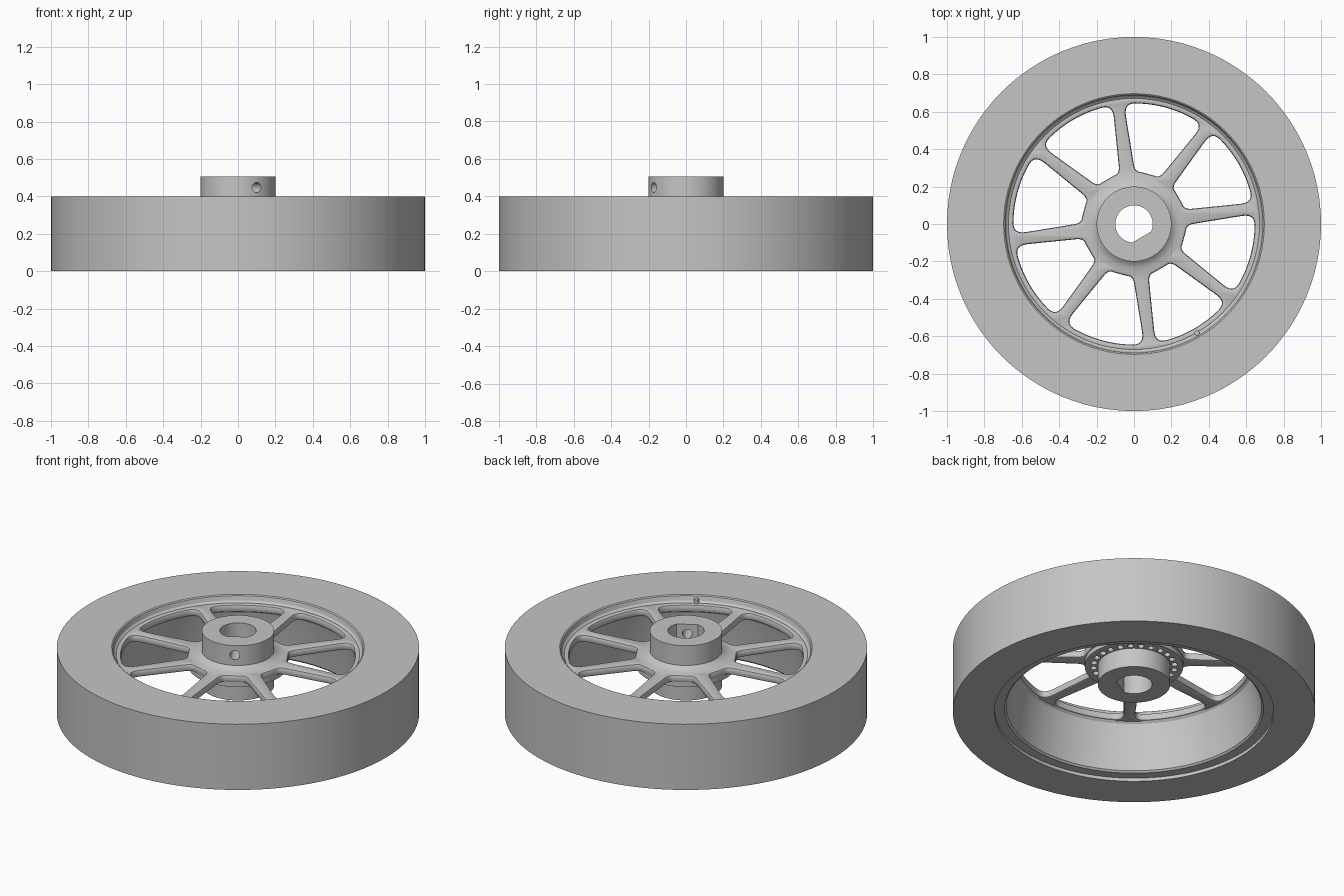
import bpy
import bmesh
from math import sin, cos, pi, radians
from mathutils import Vector, Matrix

cube = bpy.data.objects.get("Cube")
if cube:
    bpy.data.objects.remove(cube, do_unlink=True)

grey = bpy.data.materials.new("light_grey")
grey.use_nodes = True
colour = (0.56, 0.56, 0.56, 1)
grey.diffuse_color = colour
grey.node_tree.nodes["Principled BSDF"].inputs["Base Color"].default_value = colour

SPOKES = 8
SPOKE_START = radians(7.5)
SCREW_ANGLE = radians(-60)


def polar(r, a):
    return Vector((r * cos(a), r * sin(a)))


def circle(r, n=72, centre=Vector((0, 0))):
    return [centre + polar(r, 2 * pi * i / n) for i in range(n)]


def finish(name, bm):
    bmesh.ops.remove_doubles(bm, verts=bm.verts, dist=0.0002)
    bmesh.ops.recalc_face_normals(bm, faces=bm.faces)
    mesh = bpy.data.meshes.new(name)
    bm.to_mesh(mesh)
    bm.free()
    mesh.materials.clear()
    mesh.materials.append(grey)
    obj = bpy.data.objects.new(name, mesh)
    bpy.context.collection.objects.link(obj)
    return obj


def smooth(obj):
    bpy.ops.object.select_all(action='DESELECT')
    obj.select_set(True)
    bpy.context.view_layer.objects.active = obj
    bpy.ops.object.shade_smooth_by_angle(angle=radians(30))


def lathe(name, profile, n=96):
    """Revolve a closed (radius, height) profile about z."""
    bm = bmesh.new()
    rings = [[bm.verts.new((*polar(r, 2 * pi * i / n), z)) for r, z in profile]
             for i in range(n)]
    for i in range(n):
        a, b = rings[i], rings[(i + 1) % n]
        for j in range(len(profile)):
            k = (j + 1) % len(profile)
            bm.faces.new((a[j], b[j], b[k], a[k]))
    return finish(name, bm)


def slab(name, outlines, low, high, chamfer=0):
    """Extrude a flat outline with holes between two heights."""
    curve = bpy.data.curves.new(name + "_outline", 'CURVE')
    curve.dimensions = '2D'
    curve.fill_mode = 'BOTH'
    curve.extrude = (high - low) / 2 - chamfer
    curve.bevel_depth = chamfer
    curve.bevel_resolution = 1
    for points in outlines:
        spline = curve.splines.new('POLY')
        spline.points.add(len(points) - 1)
        for target, p in zip(spline.points, points):
            target.co = (p.x, p.y, 0, 1)
        spline.use_cyclic_u = True
    temp = bpy.data.objects.new(name + "_outline", curve)
    bpy.context.collection.objects.link(temp)
    graph = bpy.context.evaluated_depsgraph_get()
    mesh = bpy.data.meshes.new_from_object(temp.evaluated_get(graph))
    bm = bmesh.new()
    bm.from_mesh(mesh)
    bmesh.ops.translate(bm, verts=bm.verts, vec=(0, 0, (low + high) / 2))
    bpy.data.objects.remove(temp, do_unlink=True)
    bpy.data.meshes.remove(mesh)
    return finish(name, bm)


def rounded(a, corner, b, n=6):
    return [a * (1 - t) ** 2 + corner * 2 * t * (1 - t) + b * t * t
            for t in (i / n for i in range(n + 1))]


def window(angle, grow):
    """Opening between two spokes: two arcs, two straight sides, round corners."""
    inner, outer = 0.28 - grow, 0.645 + grow
    half = pi / SPOKES
    a_in = half - (0.042 - grow) / inner
    a_out = half - (0.03 - grow) / outer
    side_in, side_out = polar(inner, a_in), polar(outer, a_out)
    step = (side_out - side_in).normalized()
    upper = rounded(polar(inner, a_in - 0.04 / inner), side_in, side_in + step * 0.05)
    upper += rounded(side_out - step * 0.08, side_out, polar(outer, a_out - 0.07 / outer))
    bend = a_out - 0.07 / outer
    arc = [polar(outer, bend * (1 - i / 5)) for i in range(1, 5)]
    lower = [Vector((p.x, -p.y)) for p in reversed(upper + arc)]
    spin = Matrix.Rotation(angle, 2)
    return [spin @ p for p in upper + arc + [Vector((outer, 0))] + lower]


# Tyre and rim
smooth(lathe("tyre", [(0.8, 0), (1, 0), (1, 0.4), (0.8, 0.4)]))
smooth(lathe("rim", [(0.8, 0), (0.8, 0.4), (0.697, 0.4), (0.69, 0.395), (0.683, 0.37),
                     (0.67, 0.359), (0.65, 0.345), (0.65, 0.32), (0.665, 0.305),
                     (0.685, 0.2), (0.705, 0.03), (0.715, 0.02), (0.77, 0.02), (0.77, 0)]))

# Spoked plate with softened window edges
soft = 0.012
windows = [window(SPOKE_START + (i + 0.5) * 2 * pi / SPOKES, soft) for i in range(SPOKES)]
smooth(slab("spokes", [circle(0.672), circle(0.17)] + windows, 0.315, 0.36, soft))

# Raised fillet where the spokes meet the hub
smooth(lathe("hub_fillet", [(0.19, 0.35), (0.26, 0.35), (0.26, 0.36), (0.235, 0.364),
                            (0.215, 0.372), (0.2, 0.385), (0.19, 0.385)]))

# Flange under the spokes with a ring of small pockets
pockets = [circle(0.018, 12, polar(0.224, 2 * pi * i / 24)) for i in range(24)]
smooth(slab("pocket_flange", [circle(0.272), circle(0.195)] + pockets, 0.288, 0.32))

# Hub with a D-shaped bore
flat = radians(36)
bore = [polar(0.1, SCREW_ANGLE + flat + (2 * pi - 2 * flat) * i / 30) for i in range(31)]
hub = slab("hub", [circle(0.2), bore], 0.172, 0.505)

# Set screw hole through one side of the hub
bm = bmesh.new()
bmesh.ops.create_cone(bm, cap_ends=True, segments=24, radius1=0.027, radius2=0.027, depth=0.24)
turn = Matrix.Rotation(SCREW_ANGLE, 4, 'Z') @ Matrix.Translation((0.16, 0, 0.447))
bm.transform(turn @ Matrix.Rotation(pi / 2, 4, 'Y'))
cutter = finish("screw_cutter", bm)
cutter.hide_render = True
cut = hub.modifiers.new("screw_hole", 'BOOLEAN')
cut.operation = 'DIFFERENCE'
cut.solver = 'EXACT'
cut.object = cutter
bpy.context.view_layer.objects.active = hub
bpy.ops.object.modifier_apply(modifier=cut.name)
bpy.data.objects.remove(cutter, do_unlink=True)
smooth(hub)

# Small alignment peg beside the rim
smooth(slab("alignment_peg", [circle(0.014, 16, polar(0.672, SCREW_ANGLE))], 0.34, 0.385))
